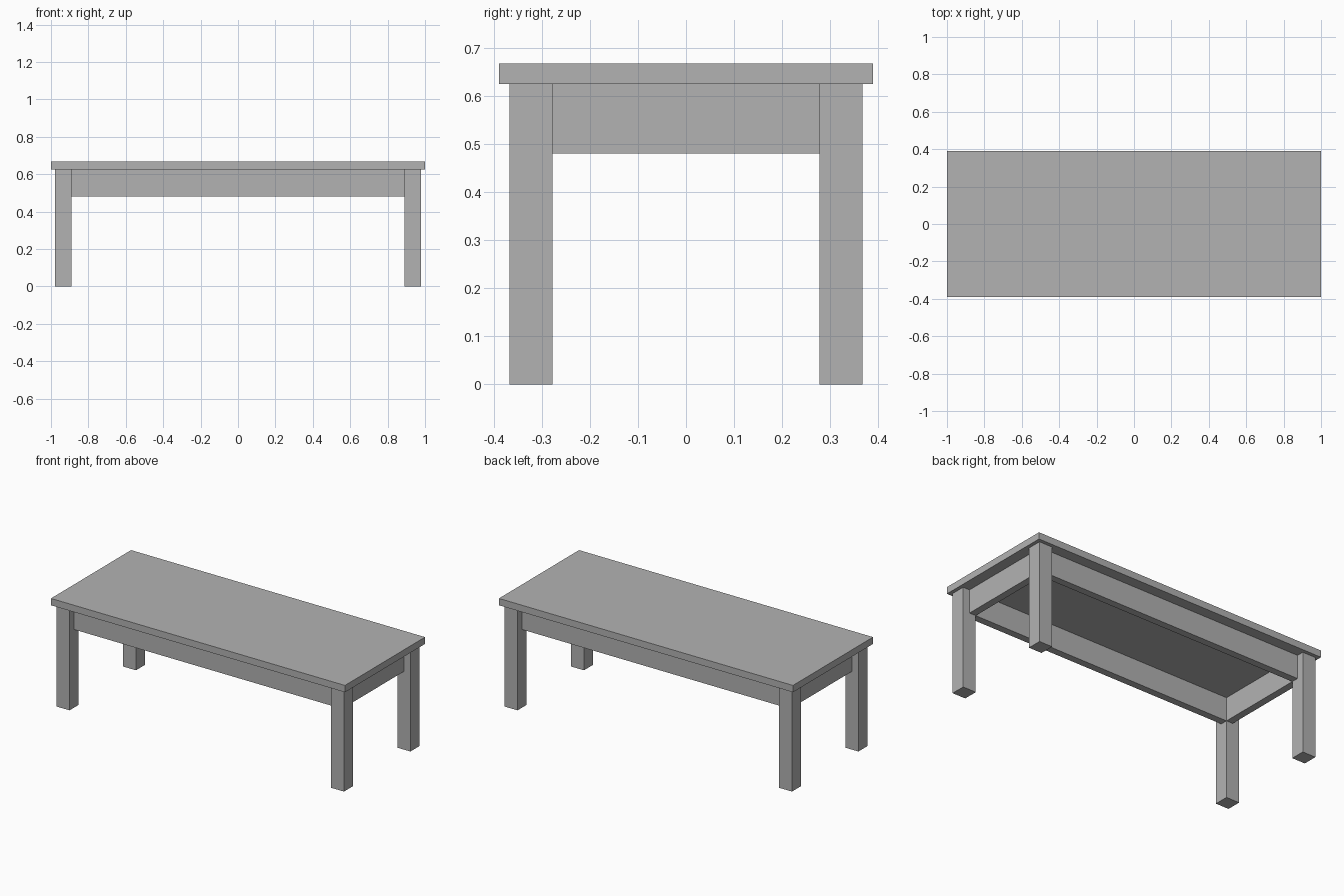
import bpy

# Remove the default object
old = bpy.data.objects.get("Cube")
if old:
    bpy.data.objects.remove(old, do_unlink=True)

# Single flat grey
grey = bpy.data.materials.new("plain_grey")
grey.use_nodes = True
colour = (0.448, 0.448, 0.448, 1)
grey.diffuse_color = colour
grey.node_tree.nodes["Principled BSDF"].inputs["Base Color"].default_value = colour


def box(name, x, y, z):
    """Box from (min, max) ranges on each axis."""
    spans = (x, y, z)
    bpy.ops.mesh.primitive_cube_add(size=1, location=[(a + b) / 2 for a, b in spans])
    obj = bpy.context.object
    obj.name = name
    obj.scale = [b - a for a, b in spans]
    bpy.ops.object.transform_apply(location=False, rotation=False, scale=True)
    obj.data.materials.append(grey)
    return obj


def side(sign, inner, outer):
    """Range between two distances from the centre, on the given side."""
    return tuple(sorted((sign * inner, sign * outer)))


TOP_X, TOP_Y, TOP_Z = 1.0, 0.389, 0.667   # table top half sizes and height
UNDER = 0.625                             # underside of the top
OUT_X, OUT_Y = 0.978, 0.367               # outer leg faces
LEG = 0.089                               # leg width
IN_X, IN_Y = OUT_X - LEG, OUT_Y - LEG     # inner leg faces
APRON = LEG / 2                           # apron thickness
APRON_Z = (0.48, UNDER)

# Table top
box("table_top", (-TOP_X, TOP_X), (-TOP_Y, TOP_Y), (UNDER, TOP_Z))

# Legs
for sx, x_name in ((1, "left"), (-1, "right")):
    for sy, y_name in ((-1, "front"), (1, "back")):
        box(f"{y_name}_{x_name}_leg", side(sx, IN_X, OUT_X),
            side(sy, IN_Y, OUT_Y), (0, UNDER))

# Aprons, flush with the inner leg faces
for s, long_name, short_name in ((-1, "front", "right"), (1, "back", "left")):
    box(f"{long_name}_apron", (-IN_X, IN_X), side(s, IN_Y, IN_Y + APRON), APRON_Z)
    box(f"{short_name}_apron", side(s, IN_X, IN_X + APRON), (-IN_Y, IN_Y), APRON_Z)
